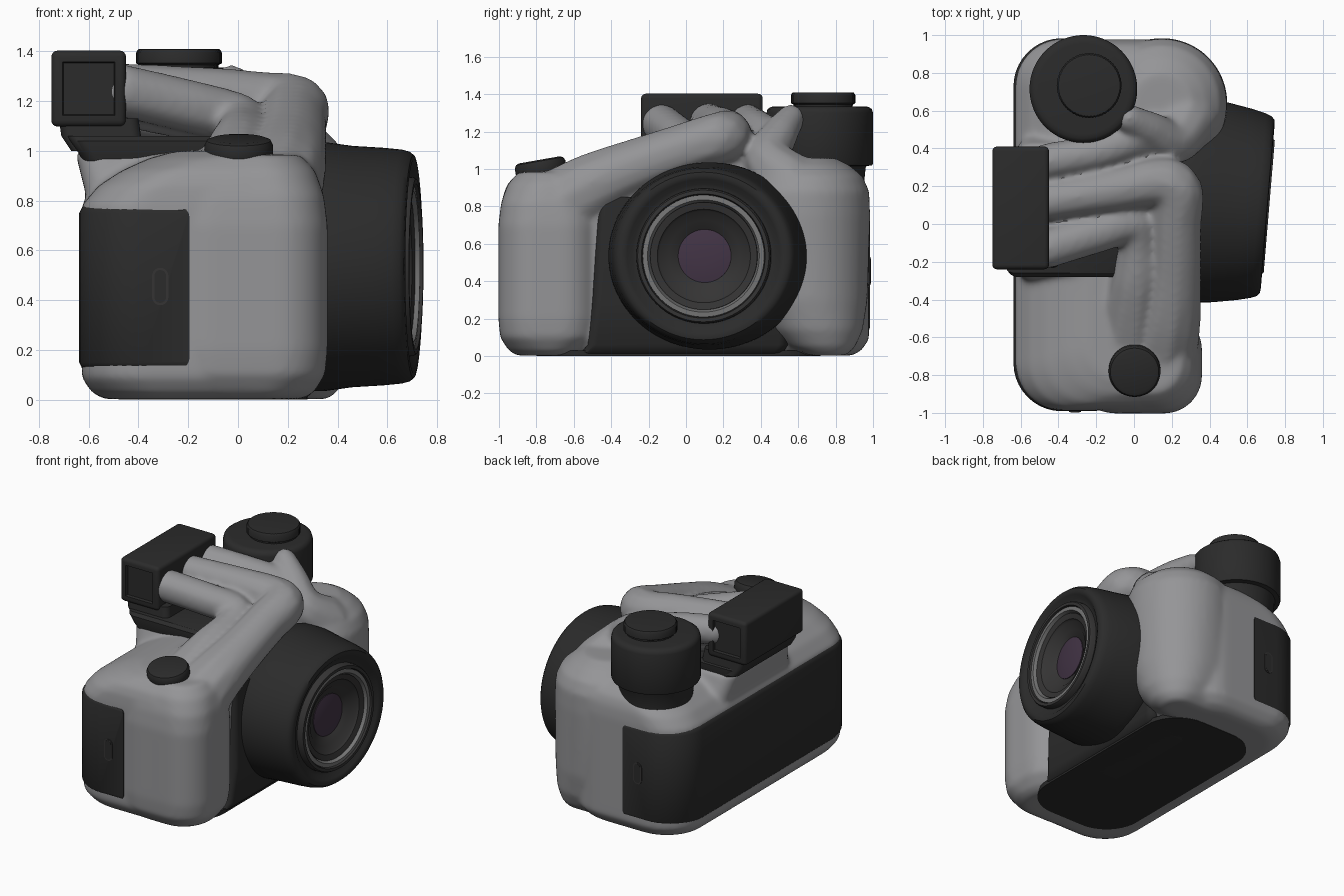
import bpy, bmesh, math
from mathutils import Matrix, Vector

if "Cube" in bpy.data.objects:
    bpy.data.objects.remove(bpy.data.objects["Cube"])

def material(name, rgb):
    m = bpy.data.materials.new(name)
    m.diffuse_color = (*rgb, 1)
    m.use_nodes = True
    m.node_tree.nodes["Principled BSDF"].inputs["Base Color"].default_value = m.diffuse_color
    return m

GREY = material("body grey", (0.30, 0.30, 0.31))
DARK = material("rubber black", (0.024, 0.024, 0.024))
CHAR = material("lens charcoal", (0.035, 0.034, 0.034))
SILVER = material("ring silver", (0.18, 0.18, 0.18))
GLASS = material("glass purple", (0.055, 0.034, 0.06))
ID = Matrix.Identity(4)
SIDE = Matrix.Rotation(math.pi / 2, 4, 'X')      # local z becomes -y

def finish(name, bm, mat, matrix=ID):
    bmesh.ops.recalc_face_normals(bm, faces=bm.faces)
    bm.transform(matrix)
    me = bpy.data.meshes.new(name)
    bm.to_mesh(me)
    bm.free()
    me.materials.append(mat)
    ob = bpy.data.objects.new(name, me)
    bpy.context.collection.objects.link(ob)
    return ob

def apply(ob):
    dg = bpy.context.evaluated_depsgraph_get()
    me = bpy.data.meshes.new_from_object(ob.evaluated_get(dg))
    ob.modifiers.clear()
    ob.data = me

def skin(bm, rings, caps=True):
    vs = [[bm.verts.new(p) for p in r] for r in rings]
    n = len(vs[0])
    for a, b in zip(vs, vs[1:]):
        for i in range(n):
            j = (i + 1) % n
            bm.faces.new((a[i], a[j], b[j], b[i]))
    if caps:
        bm.faces.new(vs[0][::-1])
        bm.faces.new(vs[-1])

def rounded(z, x0, x1, y0, y1, r, n=10):
    r = min(r, (x1 - x0) / 2.01, (y1 - y0) / 2.01)
    pts = []
    for k, (cx, cy) in enumerate([(x1 - r, y1 - r), (x0 + r, y1 - r), (x0 + r, y0 + r), (x1 - r, y0 + r)]):
        for i in range(n + 1):
            a = math.pi / 2 * (k + i / n)
            pts.append((cx + r * math.cos(a), cy + r * math.sin(a), z))
    return pts

def block(bm, x0, x1, y0, y1, r, levels):
    """Rounded prism; each level is (z, inset, extra x0 inset, extra y0 inset)."""
    rings = []
    for level in levels:
        z, d, bx, by = (*level, 0, 0)[:4]
        rings.append(rounded(z, x0 + d + bx, x1 - d, y0 + d + by, y1 - d, r))
    skin(bm, rings)

def solid(name, box, levels, mat, matrix=ID):
    bm = bmesh.new()
    block(bm, *box, levels)
    return finish(name, bm, mat, matrix)

def spin(name, profile, mat, matrix, n=96, knurl=0.0, caps=True):
    """Profile of (height, radius) or (height, radius y, radius x)."""
    bm = bmesh.new()
    k = [1 + knurl * (-1) ** i for i in range(n)]
    skin(bm, [[(p[-1] * k[i] * math.cos(math.tau * i / n), p[1] * k[i] * math.sin(math.tau * i / n), p[0])
               for i in range(n)] for p in profile], caps)
    return finish(name, bm, mat, matrix)

def strand(bm, pts, steps=12):
    """Chain of spheres along a smooth path of (x, y, z, radius)."""
    p = [Vector(q) for q in [pts[0]] + pts + [pts[-1]]]
    for a, b, c, d in zip(p, p[1:], p[2:], p[3:]):
        for i in range(steps + 1):
            t = i / steps
            q = 0.5 * (2 * b + (c - a) * t + (2 * a - 5 * b + 4 * c - d) * t * t + (3 * b - a - 3 * c + d) * t ** 3)
            bmesh.ops.create_icosphere(bm, subdivisions=2, radius=q[3], matrix=Matrix.Translation(q[:3]))

# grey body: core, raised middle, right grip, left grip
bm = bmesh.new()
block(bm, -0.628, 0.28, -0.985, 0.978, 0.25, [(0.002, 0.09), (0.03, 0.04), (0.09, 0), (0.78, 0), (0.86, 0.008, 0.06),
                                              (0.92, 0.03, 0.13), (0.97, 0.08, 0.19), (1.0, 0.16, 0.22)])
block(bm, -0.655, 0.2, -0.26, 0.42, 0.1, [(0.6, -0.1, 0.18), (0.8, -0.08, 0.13), (1.0, 0)])
block(bm, -0.3, 0.36, -1.003, -0.465, 0.2, [(0.002, 0.1), (0.03, 0.055), (0.1, 0.01), (0.2, 0), (0.7, 0),
                                            (0.82, 0.015), (0.92, 0.05), (0.985, 0.11)])
block(bm, -0.2, 0.495, 0.28, 0.985, 0.38, [(0.002, 0.13, 0, 0.25), (0.05, 0.08, 0, 0.2), (0.14, 0.04, 0, 0.14),
                                           (0.3, 0.015, 0, 0.06), (0.75, 0), (0.88, 0.005), (0.96, 0.04),
                                           (1.02, 0.11), (1.06, 0.19)])
# finger-like strands: three from the viewfinder, one rising from the left grip, and fillers below
strand(bm, [(-0.46, 0.12, 1.25, 0.105), (-0.1, 0.18, 1.22, 0.118), (0.13, 0.22, 1.18, 0.138),
            (0.225, 0.17, 1.165, 0.143), (0.22, 0.0, 1.11, 0.143), (0.21, -0.25, 1.02, 0.153),
            (0.18, -0.5, 0.91, 0.18), (0.12, -0.72, 0.76, 0.22)])
strand(bm, [(-0.46, -0.13, 1.24, 0.11), (-0.2, -0.05, 1.18, 0.11), (-0.01, 0.0, 1.13, 0.108),
            (0.02, -0.12, 1.08, 0.108), (0.01, -0.32, 1.0, 0.14), (-0.02, -0.58, 0.84, 0.19)])
strand(bm, [(-0.46, 0.33, 1.25, 0.1), (-0.2, 0.38, 1.22, 0.1), (0.0, 0.44, 1.17, 0.1), (0.15, 0.46, 1.06, 0.11)])
strand(bm, [(-0.03, 0.56, 1.27, 0.078), (0.08, 0.5, 1.18, 0.1), (0.2, 0.44, 1.05, 0.13), (0.28, 0.56, 0.92, 0.17)])
strand(bm, [(0.08, -0.15, 0.98, 0.13), (0.1, 0.1, 1.07, 0.12), (0.08, 0.4, 1.05, 0.13)])
strand(bm, [(-0.4, 0.24, 1.15, 0.1), (0.0, 0.3, 1.1, 0.11)], 24)
strand(bm, [(-0.4, 0.0, 1.16, 0.08), (0.0, 0.1, 1.1, 0.1)], 24)
body = finish("body_shell", bm, GREY)
m = body.modifiers.new("fuse", 'REMESH')
m.mode, m.voxel_size, m.use_smooth_shade = 'VOXEL', 0.016, True
m = body.modifiers.new("soften", 'SMOOTH')
m.factor, m.iterations = 0.5, 12
apply(body)
body.data.materials.clear()
body.data.materials.append(GREY)

# dark wrap-round back panel with rounded ends and edges
panel = solid("back_panel", (-0.638, 0.32, -0.991, 0.983, 0.255),
              [(0.115, 0.03), (0.125, 0.012), (0.15, 0), (0.75, 0), (0.775, 0.012), (0.785, 0.03)], DARK)
cutter = solid("panel_cutter", (-0.9, -0.195, 0.12, 0.78, 0.05), [(-1.2, 0), (1.2, 0)], DARK, SIDE)
cutter.hide_render = True
m = panel.modifiers.new("trim", 'BOOLEAN')
m.operation, m.object, m.solver = 'INTERSECT', cutter, 'EXACT'
apply(panel)
bpy.data.objects.remove(cutter)

# charging ports on both ends
for side, a in (("front", 0.991), ("rear", -0.983)):
    d = math.copysign(0.004, a)
    port = (-0.345, -0.28, 0.38, 0.53, 0.032)
    solid(side + "_port_rim", port, [(a - d, 0), (a + d, 0)], CHAR, SIDE)
    solid(side + "_port_slot", port, [(a - d, 0.009), (a + 1.5 * d, 0.009)], DARK, SIDE)

# bottom plate, lens skirt and deck below the strands
solid("bottom_plate", (-0.48, 0.28, -0.80, 0.72, 0.25), [(0.0, 0), (0.03, 0)], DARK)
solid("lens_skirt", (-0.1, 0.33, -0.50, 0.56, 0.05),
      [(0.0, 0.07, 0, -0.13), (0.02, 0.04, 0, -0.1), (0.06, 0.015, 0, -0.04), (0.3, 0), (0.85, 0.03)], DARK)
solid("top_deck", (-0.72, -0.02, -0.28, 0.41, 0.06),
      [(0.9, 0.03, 0.1), (0.99, 0, 0.08), (1.04, 0, 0.045), (1.06, 0.02, 0.01)], DARK)
solid("viewfinder_neck", (-0.72, -0.4, -0.22, 0.39, 0.04), [(1.0, -0.02, 0.07), (1.06, -0.01, 0.02), (1.13, 0)], DARK)

# lens, tilted a little; the barrel widens sideways towards the body
AXIS = (Matrix.Translation((0.708, 0.093, 0.535)) @ Matrix.Rotation(math.radians(-4.8), 4, 'Z')
        @ Matrix.Rotation(math.pi / 2, 4, 'Y'))
spin("lens_barrel", [(-0.6, 0.48, 0.44), (-0.45, 0.535, 0.50), (-0.36, 0.54, 0.50), (-0.25, 0.53, 0.485),
                     (-0.12, 0.507, 0.477), (-0.05, 0.49, 0.47), (-0.02, 0.478, 0.462), (-0.003, 0.46, 0.448),
                     (0.0, 0.43), (-0.008, 0.41), (-0.03, 0.385), (-0.035, 0.36), (-0.035, 0.3), (-0.12, 0.28)],
     DARK, AXIS, caps=False)
spin("lens_outer_ring", [(-0.06, 0.362), (-0.005, 0.36), (0.008, 0.352), (0.008, 0.332), (-0.02, 0.325), (-0.06, 0.325)],
     CHAR, AXIS, caps=False)
spin("lens_silver_ring", [(-0.06, 0.328), (-0.004, 0.326), (-0.002, 0.30), (-0.03, 0.288), (-0.06, 0.285)],
     SILVER, AXIS, caps=False)
spin("lens_inner_cone", [(-0.1, 0.289), (-0.02, 0.287), (-0.03, 0.25), (-0.045, 0.24), (-0.06, 0.2), (-0.07, 0.19),
                         (-0.085, 0.14), (-0.1, 0.13)], CHAR, AXIS, caps=False)
spin("lens_glass", [(-0.1, 0.142), (-0.08, 0.142), (-0.072, 0.1), (-0.068, 0.05), (-0.067, 0.01)], GLASS, AXIS)

# viewfinder block with a recessed window at each end
bm = bmesh.new()
bmesh.ops.create_cube(bm, matrix=Matrix.Translation((-0.60, 0.085, 1.25)) @ Matrix.Diagonal((0.30, 0.65, 0.305, 1)))
bmesh.ops.bevel(bm, geom=bm.edges[:], offset=0.025, segments=4, profile=0.5, affect='EDGES')
bm.normal_update()
ends = [f for f in bm.faces if abs(f.normal.y) > 0.999]
bmesh.ops.inset_individual(bm, faces=ends, thickness=0.028, depth=0.0)
bmesh.ops.inset_individual(bm, faces=ends, thickness=0.006, depth=-0.02)
finish("viewfinder", bm, DARK)

# mode dial with knurled knob
spin("dial", [(0.75, 0.23), (0.9, 0.235), (1.005, 0.245), (1.015, 0.25), (1.02, 0.28), (1.03, 0.285), (1.30, 0.285),
              (1.32, 0.279), (1.332, 0.262), (1.335, 0.24)], DARK, Matrix.Translation((-0.268, 0.715, 0)))
spin("dial_knob", [(1.32, 0.155), (1.345, 0.158), (1.352, 0.171), (1.395, 0.171), (1.408, 0.163), (1.41, 0.15)],
     DARK, Matrix.Translation((-0.237, 0.733, 0)), 120, 0.008)

# shutter button, tilted to the front
spin("shutter_button", [(-0.08, 0.12), (0.0, 0.13), (0.015, 0.137), (0.06, 0.137), (0.078, 0.128), (0.085, 0.11)],
     DARK, Matrix.Translation((0.003, -0.77, 0.965)) @ Matrix.Rotation(math.radians(10), 4, 'X'))

# smooth shading with kept hard edges
bpy.ops.object.select_all(action='SELECT')
bpy.context.view_layer.objects.active = body
bpy.ops.object.shade_smooth_by_angle(angle=math.radians(40))
